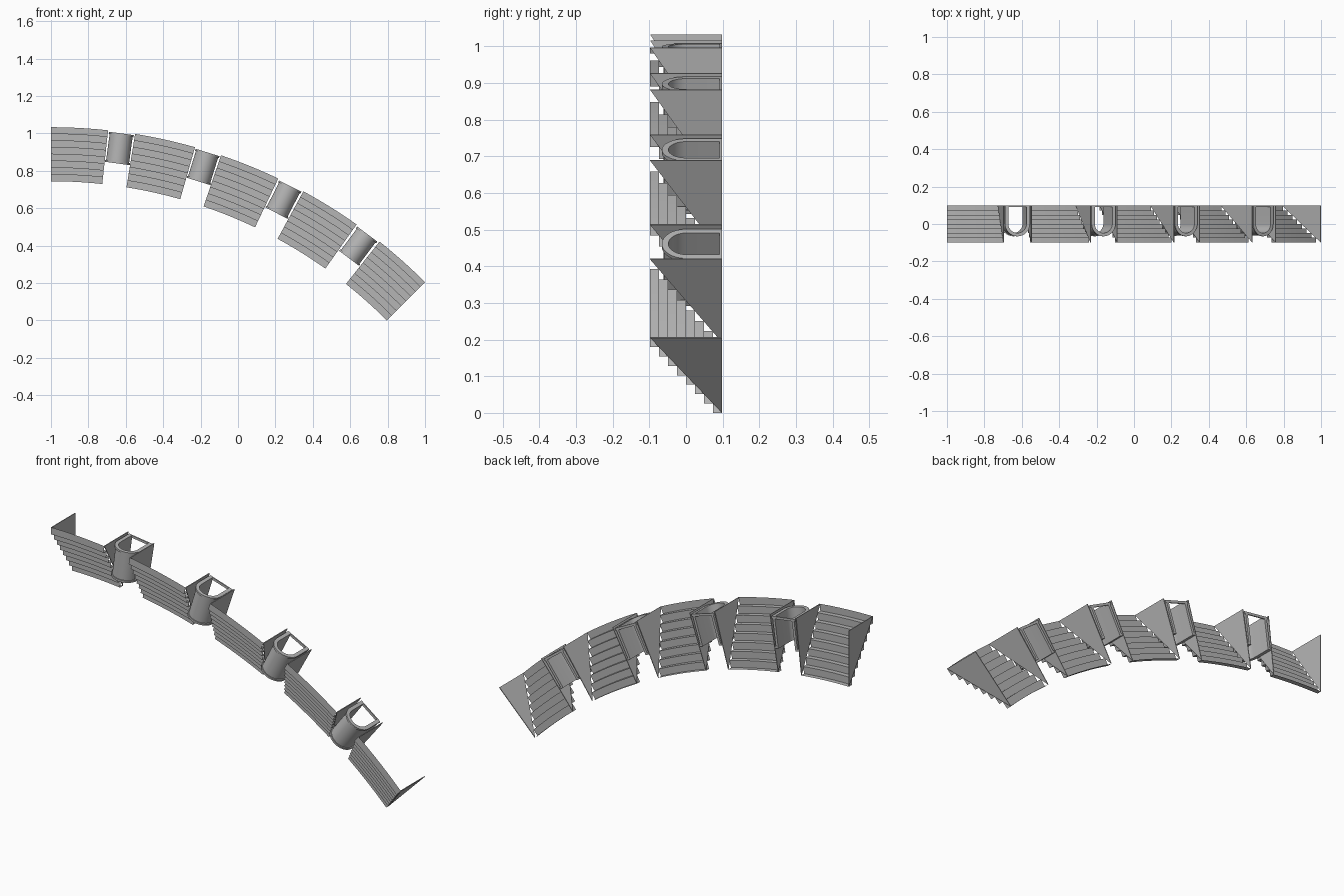
import bpy, bmesh, math
from mathutils import Matrix, Vector

if "Cube" in bpy.data.objects:
    bpy.data.objects.remove(bpy.data.objects["Cube"])

# Ring layout: all parts sit on an arc around this centre, angles measured from +z
CX, CZ = -1.0, -1.795
R_OUT, R_IN, HALF = 2.828, 2.539, 0.098
STEPS, SEGS = 8, 8
BAYS = [(0, 6.2), (9.15, 15.8), (18.75, 25.45), (28.5, 35.3), (38.4, 45)]

grey = bpy.data.materials.new("concrete_grey")
grey.diffuse_color = (0.46, 0.46, 0.46, 1)
grey.use_nodes = True
grey.node_tree.nodes["Principled BSDF"].inputs["Base Color"].default_value = grey.diffuse_color


def arc_point(r, y, deg):
    a = math.radians(deg)
    return Vector((CX + r * math.sin(a), y, CZ + r * math.cos(a)))


def finish(bm, name, fix_normals=True):
    if fix_normals:
        bmesh.ops.recalc_face_normals(bm, faces=bm.faces)
    me = bpy.data.meshes.new(name)
    bm.to_mesh(me)
    bm.free()
    me.materials.append(grey)
    ob = bpy.data.objects.new(name, me)
    bpy.context.collection.objects.link(ob)
    bpy.context.view_layer.objects.active = ob
    ob.select_set(True)
    bpy.ops.object.shade_smooth_by_angle(angle=math.radians(30))
    ob.select_set(False)
    return ob


# Stepped profile in (y, radius)
dy, dr = 2 * HALF / STEPS, (R_OUT - R_IN) / STEPS
profile = [(-HALF, R_OUT)]
for i in range(STEPS):
    y, r = -HALF + i * dy, R_OUT - (i + 1) * dr
    profile += [(y, r), (y + dy, r)]


def seating(a0, a1, n):
    # terraces swept along the arc
    bm = bmesh.new()
    rows = [[bm.verts.new(arc_point(r, y, a0 + (a1 - a0) * k / SEGS))
             for y, r in profile] for k in range(SEGS + 1)]
    for p, q in zip(rows, rows[1:]):
        for j in range(len(profile) - 1):
            bm.faces.new((p[j], p[j + 1], q[j + 1], q[j]))
    finish(bm, f"stepped_seating_{n}")
    # triangular end walls
    for side, a in (("left", a0), ("right", a1)):
        bm = bmesh.new()
        w = 0.08 if side == "left" else -0.08
        tri = [(R_OUT, -HALF), (R_OUT, HALF), (R_IN, HALF)]
        near = [bm.verts.new(arc_point(r, y, a)) for r, y in tri]
        far = [bm.verts.new(arc_point(r, y, a + w)) for r, y in tri]
        bm.faces.new(near)
        bm.faces.new(far[::-1])
        for i in range(3):
            j = (i + 1) % 3
            bm.faces.new((near[i], near[j], far[j], far[i]))
        finish(bm, f"end_wall_{side}_{n}")


def u_outline(half_w, front):
    # open U: straight sides at the back, half round at the front
    pts = [(-half_w, HALF)]
    for i in range(17):
        a = math.pi + math.pi * i / 16
        pts.append((half_w * math.cos(a), front + half_w + half_w * math.sin(a)))
    return pts + [(half_w, HALF)]


def u_solid(name, outer, inner, z0, z1, mat):
    bm = bmesh.new()
    rings = [[bm.verts.new(mat @ Vector((x, y, z))) for x, y in line]
             for line, z in ((outer, z0), (outer, z1), (inner, z1), (inner, z0))]
    for a in range(4):
        p, q = rings[a], rings[(a + 1) % 4]
        for i in range(len(outer) - 1):
            bm.faces.new((p[i], p[i + 1], q[i + 1], q[i]))
    for i in (0, -1):
        bm.faces.new([r[i] for r in rings])
    finish(bm, name)


def tunnel(deg, n):
    mat = Matrix.Translation((CX, 0, CZ)) @ Matrix.Rotation(math.radians(deg), 4, 'Y')
    top, bottom = 2.818, 2.660
    inner = u_outline(0.049, -0.048)
    u_solid(f"tunnel_wall_{n}", u_outline(0.062, -0.061), inner, bottom, top, mat)
    # projecting rims at both ends
    rim = u_outline(0.067, -0.066)
    u_solid(f"tunnel_top_rim_{n}", rim, inner, top - 0.008, top + 0.002, mat)
    u_solid(f"tunnel_bottom_rim_{n}", rim, inner, bottom - 0.002, bottom + 0.008, mat)
    # bar across the back opening
    bm = bmesh.new()
    bmesh.ops.create_cube(bm, size=1, matrix=mat
                          @ Matrix.Translation((0, HALF - 0.003, top - 0.004))
                          @ Matrix.Diagonal((0.132, 0.006, 0.012, 1)))
    finish(bm, f"tunnel_back_bar_{n}")


for n, (a0, a1) in enumerate(BAYS, 1):
    seating(a0, a1, n)
for n, (left, right) in enumerate(zip(BAYS, BAYS[1:]), 1):
    tunnel((left[1] + right[0]) / 2, n)
